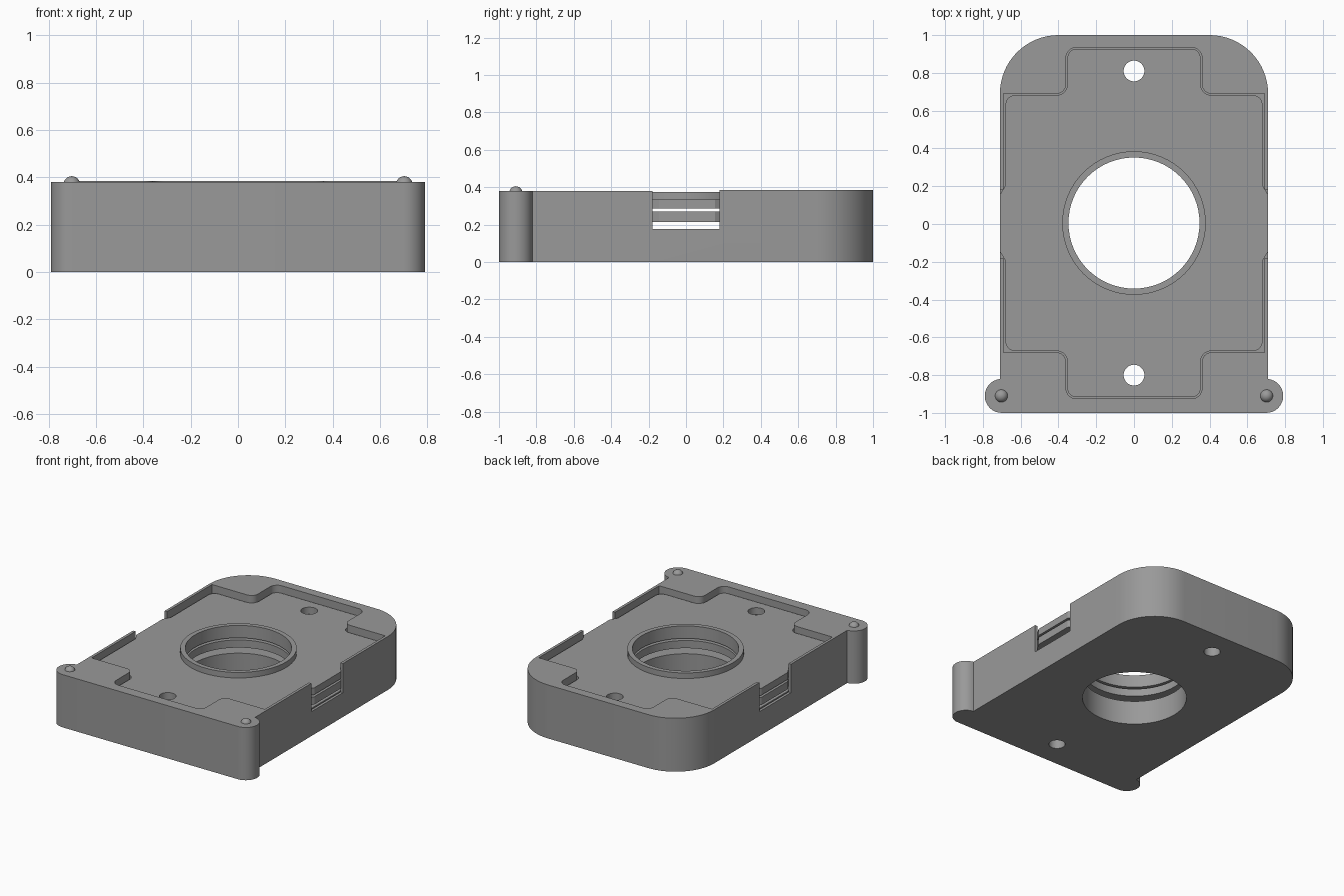
import bpy, bmesh, math
from mathutils import Vector

if "Cube" in bpy.data.objects:
    bpy.data.objects.remove(bpy.data.objects["Cube"])

CY = 0.005          # centre of the pocket and bores along y
grey = bpy.data.materials.new("grey plastic")
grey.diffuse_color = (0.32, 0.32, 0.32, 1)
grey.use_nodes = True
grey.node_tree.nodes["Principled BSDF"].inputs["Base Color"].default_value = grey.diffuse_color


def fillet(corners, steps=10):
    """Round the right-angled corners (x, y, radius) of a closed outline."""
    pts, n = [], len(corners)
    for i, (x, y, r) in enumerate(corners):
        p = Vector((x, y))
        if r == 0:
            pts.append(p)
            continue
        u = (Vector(corners[i - 1][:2]) - p).normalized()
        v = (Vector(corners[(i + 1) % n][:2]) - p).normalized()
        c = p + r * (u + v)
        for k in range(steps + 1):
            a = math.pi / 2 * k / steps
            pts.append(c - r * (v * math.cos(a) + u * math.sin(a)))
    return pts


def mirror_x(half):
    return half + [(-c[0], *c[1:]) for c in reversed(half)]


def four_way(quarter):
    """Mirror a quarter outline over both axes, then shift it to CY."""
    lower = [(x, -y, r) for x, y, r in reversed(quarter)]
    return [(x, y + CY, r) for x, y, r in mirror_x(lower + quarter)]


def circle(r, y=CY, n=64):
    return [(r * math.cos(2 * math.pi * i / n), y + r * math.sin(2 * math.pi * i / n))
            for i in range(n)]


def prism(name, pts, z0, z1):
    bm = bmesh.new()
    base = bm.faces.new([bm.verts.new((p[0], p[1], z0)) for p in pts])
    top = bmesh.ops.extrude_face_region(bm, geom=[base])["geom"]
    bmesh.ops.translate(bm, vec=(0, 0, z1 - z0),
                        verts=[g for g in top if isinstance(g, bmesh.types.BMVert)])
    bmesh.ops.recalc_face_normals(bm, faces=bm.faces)
    me = bpy.data.meshes.new(name)
    bm.to_mesh(me)
    bm.free()
    me.materials.append(grey)
    ob = bpy.data.objects.new(name, me)
    bpy.context.collection.objects.link(ob)
    return ob


def combine(ob, other, operation="DIFFERENCE"):
    """Apply a boolean and remove the helper object."""
    m = ob.modifiers.new("bool", "BOOLEAN")
    m.operation, m.object, m.solver = operation, other, "EXACT"
    deps = bpy.context.evaluated_depsgraph_get()
    me = bpy.data.meshes.new_from_object(ob.evaluated_get(deps))
    ob.modifiers.clear()
    ob.data = me
    bpy.data.objects.remove(other)


def bore(ob):
    """Large central opening and two small screw holes."""
    combine(ob, prism("cutter", circle(0.347), -0.1, 0.6))
    for y in (-0.805, 0.805):
        combine(ob, prism("cutter", circle(0.055, y + CY, 32), -0.1, 0.6))


def smooth(ob):
    bpy.ops.object.select_all(action="DESELECT")
    ob.select_set(True)
    bpy.context.view_layer.objects.active = ob
    bpy.ops.object.shade_smooth_by_angle(angle=math.radians(30))


# Housing: rounded back corners and round lugs at the front corners
lug = []
for i in range(17):
    a = math.radians(-90 + 173.6 * i / 16)
    lug.append((0.70 + 0.09 * math.cos(a), -0.91 + 0.09 * math.sin(a), 0))
housing = prism("housing", fillet(mirror_x(lug + [(0.71, 1.0, 0.31)]), 16), 0, 0.38)

# Pocket for the plates, open at the top
pocket = four_way([(0.69, 0.685, 0), (0.36, 0.685, 0.05), (0.36, 0.93, 0.055)])
combine(housing, prism("cutter", fillet(pocket), 0.075, 0.6))

# Side windows that cut through both walls
combine(housing, prism("cutter", [(-1, -0.18), (1, -0.18), (1, 0.18), (-1, 0.18)], 0.175, 0.6))
bore(housing)

# The rear rim stands slightly higher than the front rim
for v in housing.data.vertices:
    if v.co.z > 0.379 and v.co.y > 0.1:
        v.co.z = 0.385
smooth(housing)

# Plates stacked in the pocket; the upper two reach out into the windows
body = [(0.68, 0.677, 0.05), (0.352, 0.677, 0.058), (0.352, 0.922, 0.047)]
ears = [(0.71, 0.15, 0), (0.68, 0.20, 0)]
for name, quarter, z0, z1 in (("lower_plate", body, 0.075, 0.175),
                              ("middle_plate", ears + body, 0.215, 0.27),
                              ("top_plate", ears + body, 0.285, 0.335)):
    plate = prism(name, fillet(four_way(quarter)), z0, z1)
    if name == "top_plate":     # raised collar around the opening
        combine(plate, prism("collar", circle(0.38), 0.30, 0.375), "UNION")
    bore(plate)
    smooth(plate)

# Locating domes on the lugs
for side, x in (("left", -0.702), ("right", 0.702)):
    bpy.ops.mesh.primitive_uv_sphere_add(segments=24, ring_count=12, radius=0.035,
                                         location=(x, -0.91, 0.37))
    dome = bpy.context.object
    dome.name = side + "_dome"
    dome.data.materials.append(grey)
    smooth(dome)
